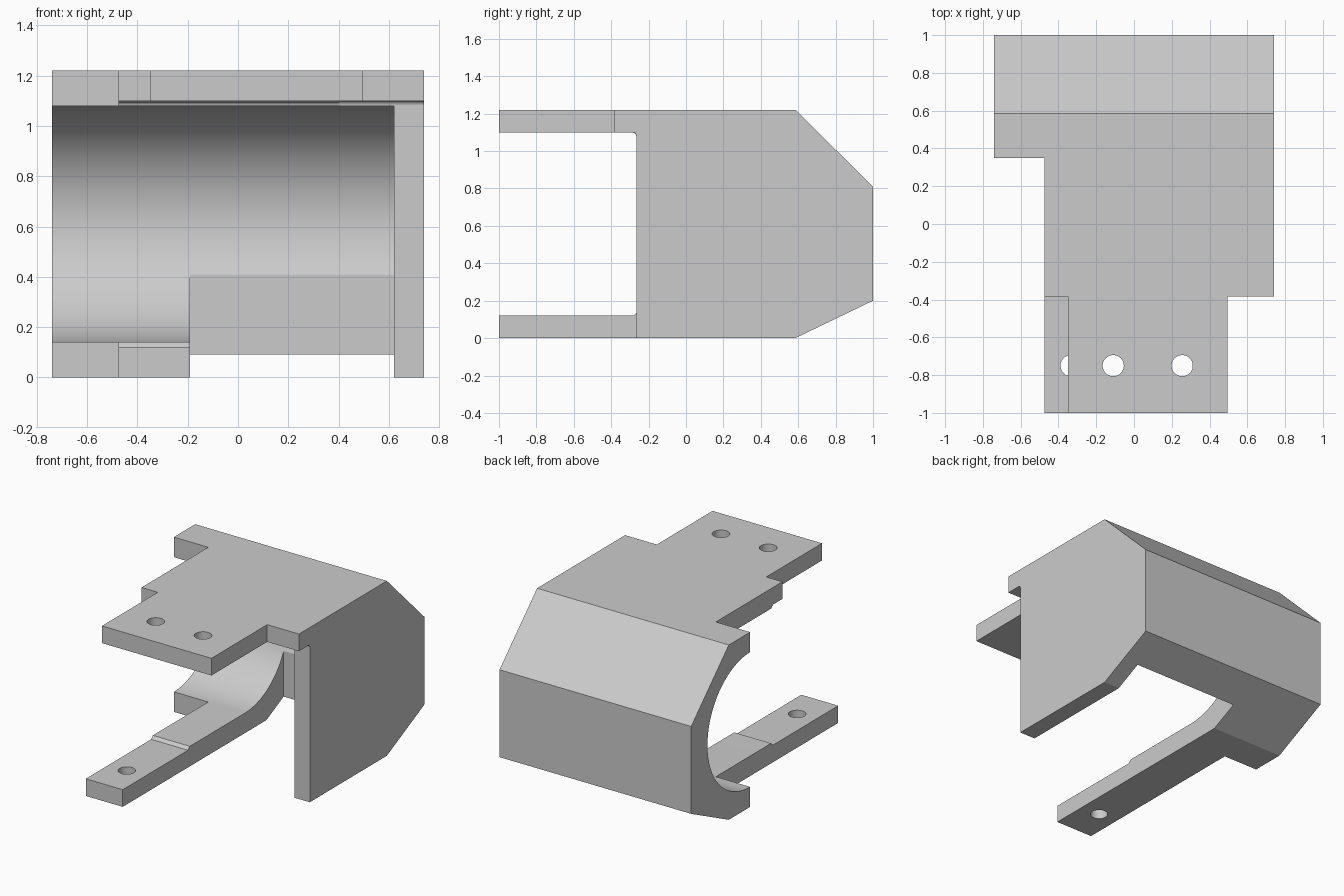
import bpy, bmesh
from math import sin, cos, pi

if "Cube" in bpy.data.objects:
    bpy.data.objects.remove(bpy.data.objects["Cube"])

grey = bpy.data.materials.new("light grey")
grey.use_nodes = True
colour = (0.6, 0.6, 0.6, 1)
grey.diffuse_color = colour
grey.node_tree.nodes["Principled BSDF"].inputs["Base Color"].default_value = colour


def finish(bm, name):
    bmesh.ops.recalc_face_normals(bm, faces=bm.faces)
    mesh = bpy.data.meshes.new(name)
    bm.to_mesh(mesh)
    bm.free()
    mesh.materials.append(grey)
    ob = bpy.data.objects.new(name, mesh)
    bpy.context.collection.objects.link(ob)
    return ob


def prism(name, profile, x0, x1):
    """Extrude a (y, z) profile along x."""
    bm = bmesh.new()
    face = bm.faces.new([bm.verts.new((x0, y, z)) for y, z in profile])
    new = bmesh.ops.extrude_face_region(bm, geom=[face])["geom"]
    verts = [g for g in new if isinstance(g, bmesh.types.BMVert)]
    bmesh.ops.translate(bm, verts=verts, vec=(x1 - x0, 0, 0))
    return finish(bm, name)


def box(name, x, y, z):
    return prism(name, [(y[0], z[0]), (y[1], z[0]), (y[1], z[1]), (y[0], z[1])], *x)


def drill(name, x, y, z0, z1):
    bm = bmesh.new()
    bmesh.ops.create_cone(bm, cap_ends=True, segments=40, radius1=0.056,
                          radius2=0.056, depth=z1 - z0)
    bmesh.ops.translate(bm, verts=bm.verts, vec=(x, y, (z0 + z1) / 2))
    return finish(bm, name)


# Solid block with the chamfered back
bracket = prism("bracket_housing", [(-1, 0), (0.585, 0), (1, 0.2), (1, 0.81),
                                    (0.585, 1.22), (-1, 1.22)], -0.74, 0.74)

# Round-backed channel, leaving the thin front plate and arm
steps = 56
arc = [(0.35 + 0.47 * sin(pi * i / steps), 0.61 - 0.47 * cos(pi * i / steps))
       for i in range(steps + 1)]
channel = [(-2, 0.12), (-0.28, 0.12), (-0.26, 0.14)] + arc + \
          [(-0.265, 1.08), (-0.27, 1.092), (-0.285, 1.1), (-2, 1.1)]

cutters = [
    prism("channel_cutter", channel, -1, 0.62),
    # Space in front of the end wall
    prism("wall_front_cutter", [(-2, -1), (-0.265, -1), (-0.265, 1.085),
                                (-0.27, 1.095), (-0.28, 1.1), (-2, 1.1)], 0.4, 1),
    # Open floor beside the arm
    box("floor_cutter", (-0.19, 0.62), (-2, 0.775), (-1, 0.5)),
    # Notch along the open end
    box("end_notch_cutter", (-1, -0.475), (-2, 0.35), (-1, 2)),
    # Narrowed front of the top plate
    box("plate_left_cutter", (-1, -0.35), (-2, -0.385), (0.6, 2)),
    box("plate_right_cutter", (0.495, 1), (-2, -0.385), (0.6, 2)),
    # Screw holes
    drill("plate_hole_cutter_a", -0.11, -0.75, 1, 1.4),
    drill("plate_hole_cutter_b", 0.255, -0.75, 1, 1.4),
    drill("arm_hole_cutter", -0.333, -0.75, -0.1, 0.3),
]

bpy.ops.object.select_all(action="DESELECT")
bpy.context.view_layer.objects.active = bracket
bracket.select_set(True)
for cutter in cutters:
    cutter.hide_render = True
    mod = bracket.modifiers.new(cutter.name, "BOOLEAN")
    mod.operation = "DIFFERENCE"
    mod.solver = "EXACT"
    mod.object = cutter
    bpy.ops.object.modifier_apply(modifier=mod.name)
    bpy.data.objects.remove(cutter)

bpy.ops.object.shade_smooth_by_angle(angle=0.35)
